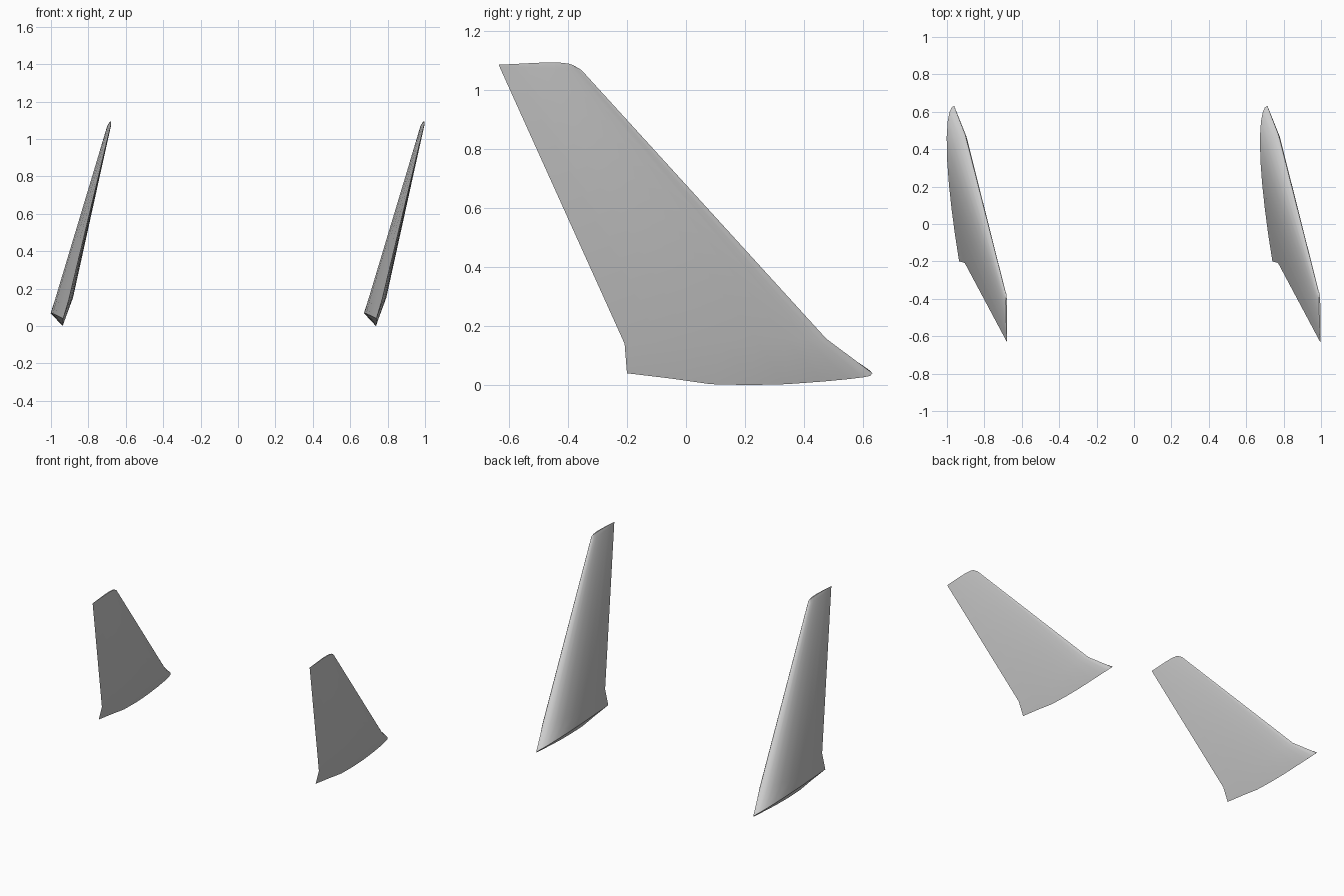
import bpy, bmesh
from mathutils import Vector

if "Cube" in bpy.data.objects:
    bpy.data.objects.remove(bpy.data.objects["Cube"])

# chord stations from leading edge (0) to trailing edge (1)
T = [0, .01, .04, .1, .2, .35, .5, .66, .82, 1]
# how far the root edge dips on the +x side at each station
DIP = [0, .009, .014, .020, .028, .037, .040, .037, .018, 0]
# rounding of the tip edge
TIP = [-.012, -.008, -.002, .003, .006, .007, .006, .004, .002, 0]


def foil(t):
    """Aerofoil half thickness, peak 1, closed trailing edge."""
    return 10 * (.2969 * t**.5 - .126 * t - .3516 * t**2 + .2843 * t**3 - .1036 * t**4)


def section(le, te, left, right, z_left=None, z_right=None):
    """Two rows of points, -x side and +x side, between the edges."""
    le, te = Vector(le), Vector(te)
    rows = ([], [])
    for i, t in enumerate(T):
        p = le.lerp(te, t)
        h = foil(t) if 0 < i < len(T) - 1 else 0
        rows[0].append(p + Vector((-left * h, 0, z_left[i] if z_left else 0)))
        rows[1].append(p + Vector((right * h, 0, z_right[i] if z_right else 0)))
    return rows


rise = [.03 * foil(t) if 0 < t < 1 else 0 for t in T]
sections = [
    section((-.962, .632, .04), (-.935, -.2, .04), .047, .012, rise, [-d for d in DIP]),  # root
    section((-.902, .475, .157), (-.905, -.208, .14), .073, .021),                        # kink
    section((-.690, -.355, 1.068), (-.679, -.632, 1.079), .012, .007),                    # tip
    section((-.683, -.372, 1.086), (-.678, -.634, 1.085), .004, .003, TIP, TIP),          # tip edge
]


def make_fin(name, dx):
    bm = bmesh.new()
    loops = []
    for left, right in sections:
        pts = left + right[-2:0:-1]
        loops.append([bm.verts.new(p + Vector((dx, 0, 0))) for p in pts])
    n = len(loops[0])
    # skin
    for a, b in zip(loops, loops[1:]):
        for i in range(n):
            j = (i + 1) % n
            bm.faces.new((a[i], a[j], b[j], b[i]))
    # root and tip caps, bridging the two sides station by station
    for ring in (loops[0], loops[-1]):
        for i in range(len(T) - 1):
            quad = [ring[i], ring[i + 1], ring[(n - i - 1) % n], ring[(n - i) % n]]
            bm.faces.new(list(dict.fromkeys(quad)))
    bmesh.ops.recalc_face_normals(bm, faces=bm.faces)
    mesh = bpy.data.meshes.new(name)
    bm.to_mesh(mesh)
    bm.free()
    ob = bpy.data.objects.new(name, mesh)
    bpy.context.collection.objects.link(ob)
    bpy.ops.object.select_all(action='DESELECT')
    ob.select_set(True)
    bpy.context.view_layer.objects.active = ob
    bpy.ops.object.shade_smooth_by_angle(angle=.7)


make_fin("left_tail_fin", 0)
make_fin("right_tail_fin", 1.675)
